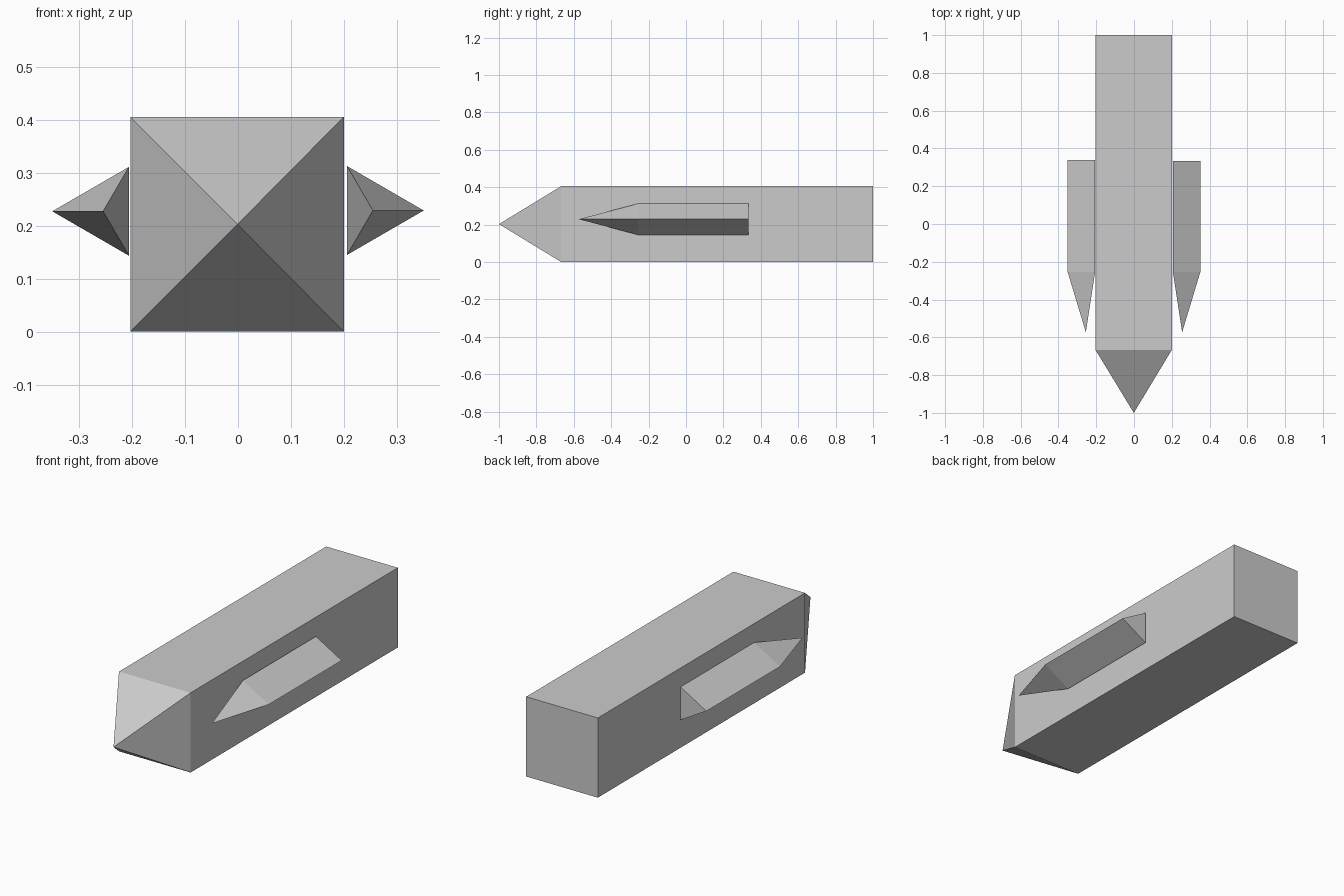
import bpy
import bmesh

# Remove the default cube
cube = bpy.data.objects.get("Cube")
if cube:
    bpy.data.objects.remove(cube, do_unlink=True)

# Single grey material
GREY = (0.6, 0.6, 0.6, 1.0)
grey = bpy.data.materials.new("light_grey")
grey.use_nodes = True
grey.diffuse_color = GREY
grey.node_tree.nodes["Principled BSDF"].inputs["Base Color"].default_value = GREY


def pointed_prism(name, profile, back, front, tip):
    """Extrude an (x, z) profile along y and close its front with a point."""
    bm = bmesh.new()
    rear = [bm.verts.new((x, back, z)) for x, z in profile]
    nose = [bm.verts.new((x, front, z)) for x, z in profile]
    point = bm.verts.new(tip)
    bm.faces.new(rear)
    for i in range(len(profile)):
        j = (i + 1) % len(profile)
        bm.faces.new((rear[i], rear[j], nose[j], nose[i]))
        bm.faces.new((nose[i], nose[j], point))
    bmesh.ops.recalc_face_normals(bm, faces=bm.faces)
    mesh = bpy.data.meshes.new(name)
    bm.to_mesh(mesh)
    bm.free()
    mesh.materials.append(grey)
    obj = bpy.data.objects.new(name, mesh)
    bpy.context.collection.objects.link(obj)
    return obj


# Square hull with a pyramid nose
LEFT, RIGHT, TOP = 0.2, -0.2035, 0.406
pointed_prism("hull", [(RIGHT, 0), (LEFT, 0), (LEFT, TOP), (RIGHT, TOP)],
              1.0, -0.667, (-0.001, -1.0, TOP / 2))

# Triangular side pods, just clear of the hull
for name, side, z, back in (("left_pod", 1, 0.229, 0.333),
                            ("right_pod", -1, 0.2275, 0.338)):
    profile = [(side * 0.206, z - 0.084), (side * 0.351, z), (side * 0.206, z + 0.084)]
    pointed_prism(name, profile, back, -0.255, (side * 0.255, -0.573, z))
